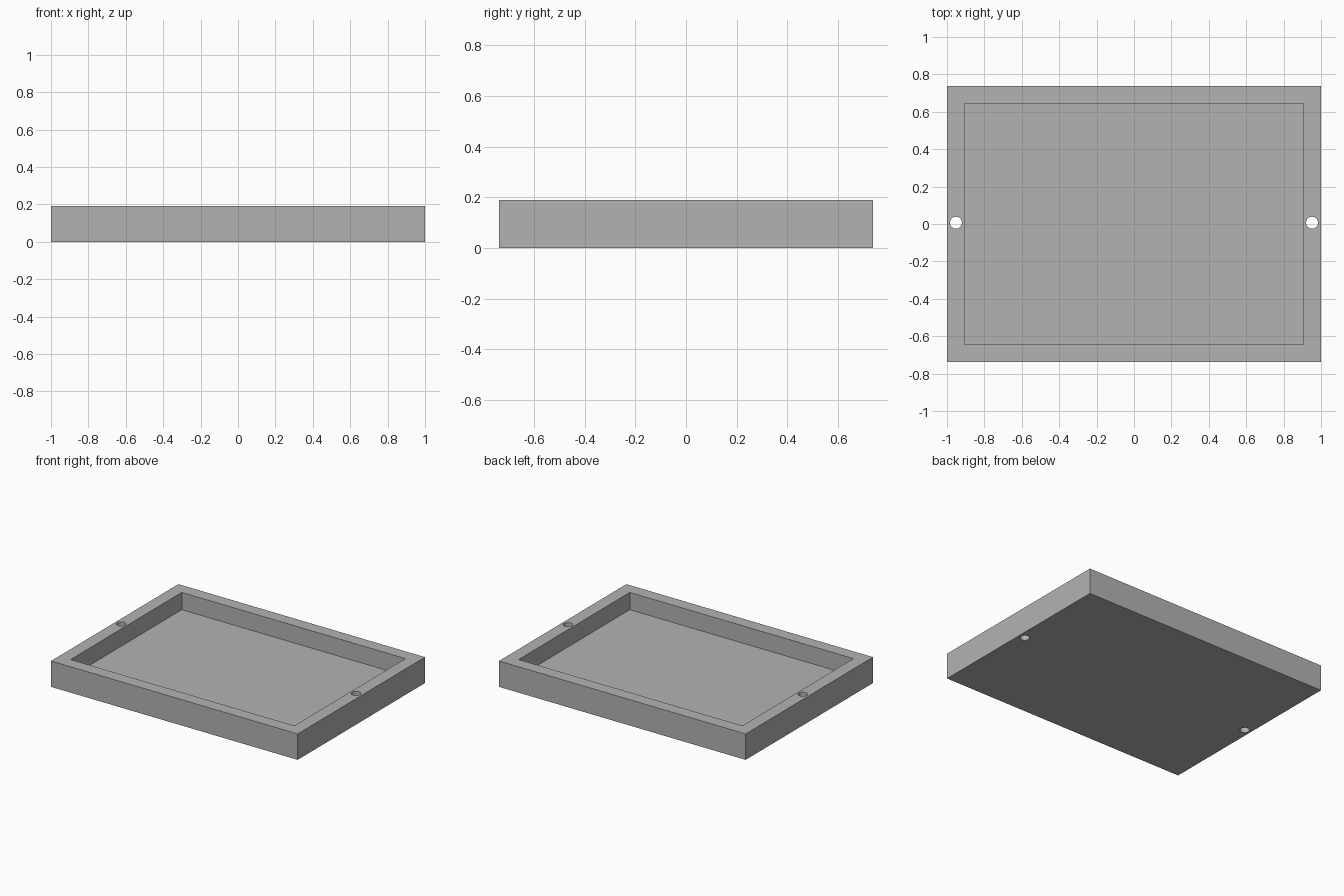
import bpy

cube = bpy.data.objects.get("Cube")
if cube:
    bpy.data.objects.remove(cube, do_unlink=True)

HEIGHT, FLOOR = 0.19, 0.063
HALF_X, HALF_Y = 1.0, 0.737
RIM = 0.093
HOLE_X, HOLE_Y, HOLE_RADIUS = 0.952, 0.007, 0.032

grey = bpy.data.materials.new("plain grey")
grey.use_nodes = True
color = (0.45, 0.45, 0.45, 1)
grey.diffuse_color = color
grey.node_tree.nodes["Principled BSDF"].inputs["Base Color"].default_value = color


def box(name, half_x, half_y, bottom, top):
    bpy.ops.mesh.primitive_cube_add(size=1, location=(0, 0, (bottom + top) / 2))
    ob = bpy.context.object
    ob.name = name
    ob.scale = (half_x * 2, half_y * 2, top - bottom)
    bpy.ops.object.transform_apply(location=True, rotation=False, scale=True)
    ob.data.materials.append(grey)
    return ob


def cut(target, cutter):
    mod = target.modifiers.new(cutter.name, "BOOLEAN")
    mod.operation = "DIFFERENCE"
    mod.solver = "EXACT"
    mod.object = cutter
    cutter.hide_render = True
    bpy.context.view_layer.objects.active = target
    bpy.ops.object.modifier_apply(modifier=mod.name)
    bpy.data.objects.remove(cutter, do_unlink=True)


# Tray body with a shallow rectangular pocket
tray = box("tray", HALF_X, HALF_Y, 0, HEIGHT)
cut(tray, box("pocket_cutter", HALF_X - RIM, HALF_Y - RIM, FLOOR, HEIGHT + 0.1))

# Mounting holes through the left and right rims
for side in (-1, 1):
    bpy.ops.mesh.primitive_cylinder_add(
        vertices=32, radius=HOLE_RADIUS, depth=1, location=(side * HOLE_X, HOLE_Y, 0))
    hole = bpy.context.object
    hole.name = "hole_cutter"
    hole.data.materials.append(grey)
    cut(tray, hole)

# Smooth hole walls, crisp tray edges
bpy.ops.object.select_all(action="DESELECT")
tray.select_set(True)
bpy.context.view_layer.objects.active = tray
bpy.ops.object.shade_smooth_by_angle()
